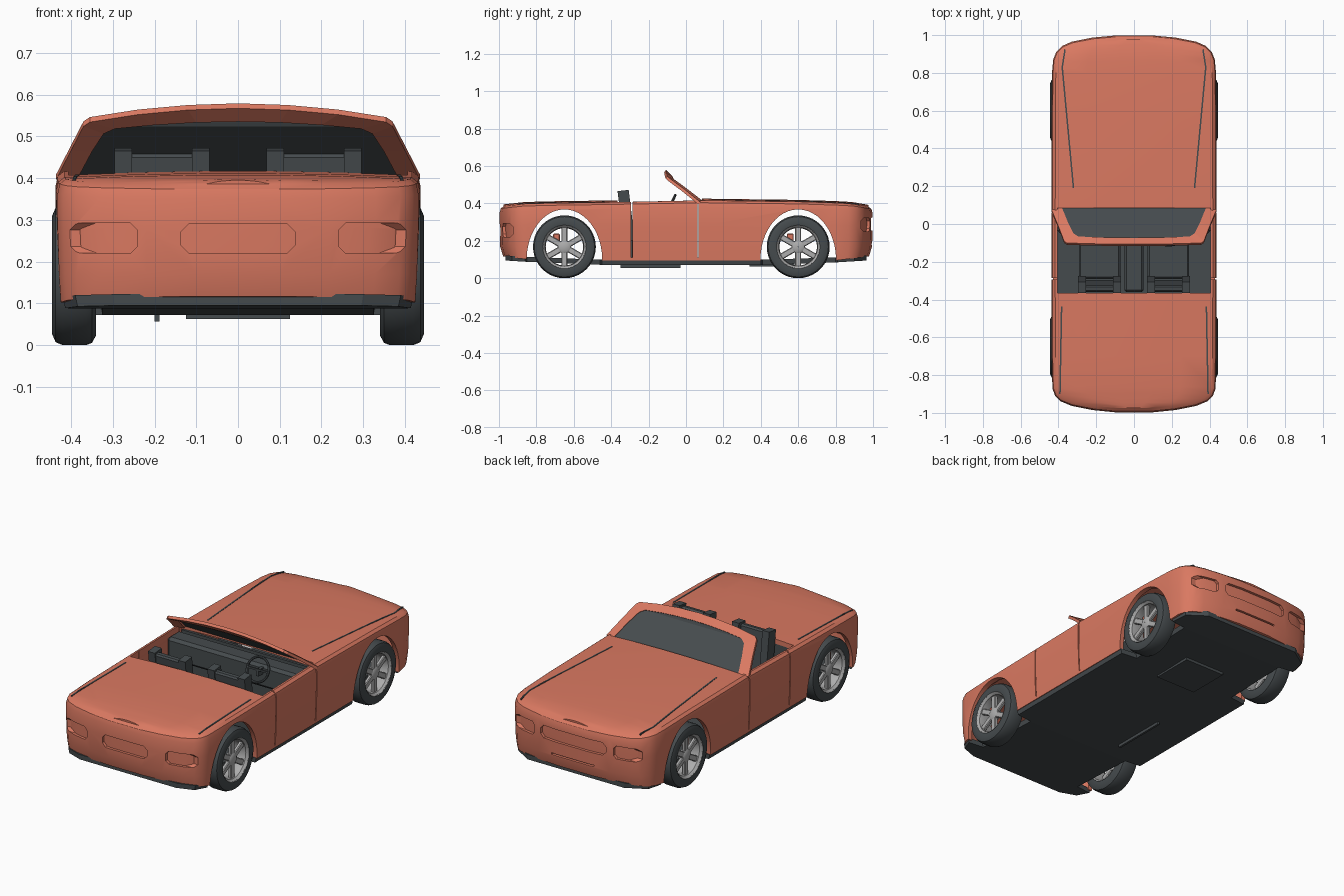
import bpy, bmesh, math
from mathutils import Vector

if "Cube" in bpy.data.objects:
    bpy.data.objects.remove(bpy.data.objects["Cube"], do_unlink=True)


def material(name, rgb):
    m = bpy.data.materials.new(name)
    m.use_nodes = True
    m.diffuse_color = (*rgb, 1)
    m.node_tree.nodes["Principled BSDF"].inputs["Base Color"].default_value = (*rgb, 1)
    return m


PAINT = material("coral paint", (0.70, 0.19, 0.12))
DARK = material("dark grey", (0.06, 0.07, 0.075))
METAL = material("light grey metal", (0.42, 0.42, 0.42))


def finish(name, bm, mat, smooth=True):
    bmesh.ops.recalc_face_normals(bm, faces=bm.faces)
    mesh = bpy.data.meshes.new(name)
    bm.to_mesh(mesh)
    bm.free()
    ob = bpy.data.objects.new(name, mesh)
    bpy.context.collection.objects.link(ob)
    mesh.materials.append(mat)
    if smooth:
        shade(ob)
    return ob


def activate(ob):
    bpy.ops.object.select_all(action="DESELECT")
    ob.select_set(True)
    bpy.context.view_layer.objects.active = ob


def shade(ob):
    activate(ob)
    bpy.ops.object.shade_smooth_by_angle(angle=math.radians(32))


def loft(name, sections, mat=PAINT, closed=False, smooth=True):
    """Skin equal rings of points; open lofts get caps of quads."""
    bm = bmesh.new()
    rings = [[bm.verts.new(p) for p in s] for s in sections]
    n = len(rings[0])
    pairs = list(zip(rings, rings[1:])) + ([(rings[-1], rings[0])] if closed else [])
    for a, b in pairs:
        for i in range(n):
            j = (i + 1) % n
            bm.faces.new((a[i], a[j], b[j], b[i]))
    if not closed:
        for r in (rings[0], rings[-1]):
            for i in range(n // 2 - 1):
                bm.faces.new((r[i], r[i + 1], r[n - 2 - i], r[n - 1 - i]))
    return finish(name, bm, mat, smooth)


def box(name, lo, hi, mat=DARK, bevel=0.0, rot=0.0):
    lo, hi = Vector(lo), Vector(hi)
    bm = bmesh.new()
    bmesh.ops.create_cube(bm, size=1)
    bmesh.ops.scale(bm, vec=hi - lo, verts=bm.verts)
    if bevel:
        bmesh.ops.bevel(bm, geom=bm.edges[:], offset=bevel, segments=1, affect="EDGES")
    ob = finish(name, bm, mat, False)
    ob.location = (lo + hi) / 2
    ob.rotation_euler.x = rot
    return ob


def boolean(ob, cutter, op="DIFFERENCE"):
    activate(ob)
    mod = ob.modifiers.new("cut", "BOOLEAN")
    mod.operation, mod.object, mod.solver = op, cutter, "EXACT"
    bpy.ops.object.modifier_apply(modifier=mod.name)
    bpy.data.objects.remove(cutter, do_unlink=True)


# Body shape: plan outline and deck height along the length
PLAN = [(.10, -.997), (.22, -.985), (.33, -.963), (.39, -.938), (.418, -.91), (.432, -.87),
        (.436, -.7), (.437, -.36), (.437, .09), (.436, .6), (.434, .8), (.428, .87),
        (.412, .91), (.38, .943), (.33, .965), (.22, .987), (.10, .998)]
DECK = [(-1, .385), (-.85, .4), (-.36, .407), (.09, .416), (.7, .408), (.9, .398), (1, .382)]


def deck(y):
    for (a, za), (b, zb) in zip(DECK, DECK[1:]):
        if y <= b:
            return za + (zb - za) * (y - a) / (b - a)
    return DECK[-1][1]


def section(x, y, inset):
    end = max(0, (abs(y) - .8) / .2)
    x = max(x - inset, .06)
    y *= 1 - inset * end
    zt, zb = deck(y) - inset, .095 + .022 * end - inset
    half = [(x * .982, zb, .02), (x * .992, .17, .003), (x, .28, 0), (x, zt - .035, 0),
            (x - .005, zt - .012, .007), (x - .02, zt, .022)]
    half += [((x - .02) * u, zt + .01 * (1 - u * u), .022) for u in (.6, .2)]
    right = [(px, y - math.copysign(pull * end, y), z) for px, z, pull in half]
    return right + [(-px, py, z) for px, py, z in reversed(right)]


def shell(name, inset):
    return loft(name, [section(x, y, inset) for x, y in PLAN], PAINT, smooth=False)


body = shell("body", 0)
boolean(body, shell("hollow", .025))

# Cockpit opening, wheel arches and door gaps
boolean(body, box("opening", (-.406, -.365, .2), (.406, .085, .7)))
REAR, FRONT, RADIUS = -.65, .6, .168
for cy in (REAR, FRONT):
    ring = [(cy + .202 * math.cos(a), .1 + .268 * math.sin(a))
            for a in (2 * math.pi * i / 48 for i in range(48))]
    boolean(body, loft("arch", [[(x, y, z) for y, z in ring] for x in (-.6, .6)]))
for y in (-.29, .065):
    for s in (-1, 1):
        boolean(body, box("gap", (s * .44 - .06, y - .003, .11), (s * .44 + .06, y + .003, .5)))

# Recessed lamps, plate panel, grille and slot, each with a set-back panel
RECESSES = [("rear_plate_panel", (-.138, -1.1, .22), (.138, -.94, .29), .02),
            ("grille_panel", (-.2, .94, .255), (.2, 1.1, .325), .02),
            ("front_slot", (-.13, .95, .178), (.13, 1.1, .187), 0)]
for s, side in ((1, "left"), (-1, "right")):
    for end, y0, y1, z in (("rear", -1.1, -.925, .22), ("front", .935, 1.1, .25)):
        x0, x1 = sorted((s * .242, s * .55))
        RECESSES.append((f"{end}_{side}_lamp", (x0, y0, z), (x1, y1, z + .072), .016))
for name, lo, hi, bevel in RECESSES:
    boolean(body, box("cutter", lo, hi, PAINT, bevel))
    panel = shell(name, .015)
    boolean(panel, box("limit", lo, hi, PAINT, bevel), "INTERSECT")
    shade(panel)
shade(body)


# Hood and trunk seams laid on the deck
def seam(name, points):
    rows = []
    for (xa, ya), (xb, yb) in zip(points, points[1:]):
        for i in range(9):
            x, y = xa + (xb - xa) * i / 8, ya + (yb - ya) * i / 8
            z = deck(y) + .008 * (1 - (x / .417) ** 2)
            rows.append([(x - .004, y, z - .006), (x + .004, y, z - .006),
                         (x + .004, y, z + .002), (x - .004, y, z + .002)])
        rows.pop()
    loft(name, rows, DARK, smooth=False)


for s, side in ((1, "left"), (-1, "right")):
    seam(f"{side}_hood_seam", [(s * .365, .925), (s * .38, .83), (s * .312, .1)])
    seam(f"{side}_trunk_seam", [(s * .392, -.9), (s * .382, -.37)])

# Underbody, narrowed beside the wheels
FLOOR = [(-.965, .3), (-.93, .39), (-.86, .42), (-.85, .33), (-.46, .33), (-.45, .426),
         (.4, .426), (.41, .33), (.8, .33), (.81, .42), (.9, .405), (.965, .3)]
rows = []
for y, w in FLOOR:
    z = .072 + .025 * max(0, (abs(y) - .6) / .4)
    rows.append([(w * .985, y, z), (w, y, z + .027), (-w, y, z + .027), (-w * .985, y, z)])
loft("underbody", rows, DARK, smooth=False)
box("under_panel", (-.125, .34, .062), (.125, .58, .08))
box("exhaust_pipe", (-.2, -.35, .056), (-.188, -.03, .08))

# Windshield frame and glass: matching outer and inner paths, base to top centre
OUTER = [(.436, .075, .408), (.40, -.012, .478), (.37, -.09, .536), (.355, -.1, .546),
         (.24, -.104, .564), (.12, -.106, .575), (0, -.107, .579)]
INNER = [(.382, .088, .415), (.35, .01, .475), (.322, -.048, .518), (.295, -.066, .53),
         (.2, -.07, .539), (.1, -.072, .545), (0, -.073, .547)]


def mirrored(path):
    return path + [(-x, y, z) for x, y, z in reversed(path[:-1])]


lift = Vector((0, .01, .012))
frame = []
for o, i in zip(mirrored(OUTER), mirrored(INNER)):
    o, i = Vector(o), Vector(i)
    frame.append([o, i, i - lift, o - lift])
loft("windshield_frame", frame, PAINT, smooth=False)
glass = []
for x, y, z in INNER[:-1]:
    top = Vector((0, .002, .004))
    p, q = Vector((x + .004, y - .004, z - .006)), Vector((-x - .004, y - .004, z - .006))
    glass.append([p, q, q + top, p + top])
c = Vector(INNER[-1]) + Vector((0, -.004, -.006))
glass.append([c + Vector((.02, 0, 0)), c - Vector((.02, 0, 0)),
              c + top - Vector((.02, 0, 0)), c + top + Vector((.02, 0, 0))])
loft("windshield_glass", glass, DARK, smooth=False)

# Interior
box("dashboard", (-.405, -.05, .27), (.405, .055, .395), bevel=.015)
box("firewall", (-.4, .075, .09), (.4, .09, .39))
box("rear_bulkhead", (-.405, -.385, .09), (.405, -.365, .4))
box("centre_console", (-.05, -.36, .09), (.05, 0, .27), bevel=.01)
for s, side in ((1, "left"), (-1, "right")):
    cx = s * .182
    box(f"{side}_seat_cushion", (cx - .11, -.29, .1), (cx + .11, -.08, .23), bevel=.01)
    box(f"{side}_seat_back", (cx - .08, -.345, .2), (cx + .08, -.31, .46), bevel=.008, rot=.12)
    for e in (-1, 1):
        bx = cx + e * .093
        box(f"{side}_seat_bolster", (bx - .021, -.35, .2), (bx + .021, -.29, .47), rot=.12)
bpy.ops.mesh.primitive_torus_add(major_radius=.065, minor_radius=.007, major_segments=32,
                                 minor_segments=8, location=(.182, -.085, .385),
                                 rotation=(math.radians(65), 0, 0))
steering = bpy.context.object
steering.name = "steering_wheel"
steering.data.materials.append(DARK)
shade(steering)
box("steering_column", (.174, -.09, .35), (.19, -.04, .385))
box("steering_spoke", (.12, -.09, .38), (.244, -.082, .39))


# Wheels
def lathe(name, profile, s, cy, mat):
    rows = []
    for i in range(40):
        a = 2 * math.pi * i / 40
        rows.append([(s * x, cy + r * math.cos(a), RADIUS + r * math.sin(a)) for x, r in profile])
    return loft(name, rows, mat, closed=True)


TIRE = [(.34, .117), (.34, .145), (.35, .163), (.364, .168), (.42, .168), (.437, .161),
        (.445, .142), (.441, .114)]
RIM = [(.345, .118), (.345, .11), (.4, .1), (.43, .104), (.443, .116)]
HUB = [(.4, .001), (.4, .036), (.424, .034), (.43, .024), (.43, .001)]
for s, side in ((1, "left"), (-1, "right")):
    for cy, end in ((REAR, "rear"), (FRONT, "front")):
        name = f"{end}_{side}"
        lathe(name + "_tire", TIRE, s, cy, DARK)
        lathe(name + "_rim", RIM, s, cy, METAL)
        lathe(name + "_hub", HUB, s, cy, METAL)
        for k in range(6):
            a = math.pi * (k / 3 + 1 / 6)
            spoke = box(name + "_spoke", (-.01, -.042, -.016), (.01, .042, .016), METAL, .004, a)
            spoke.location = (s * .415, cy + .064 * math.cos(a), RADIUS + .064 * math.sin(a))
        box(name + "_brake_caliper", (s * .385 - .012, cy - .06, RADIUS + .03),
            (s * .385 + .012, cy - .025, RADIUS + .07), PAINT, .004)
